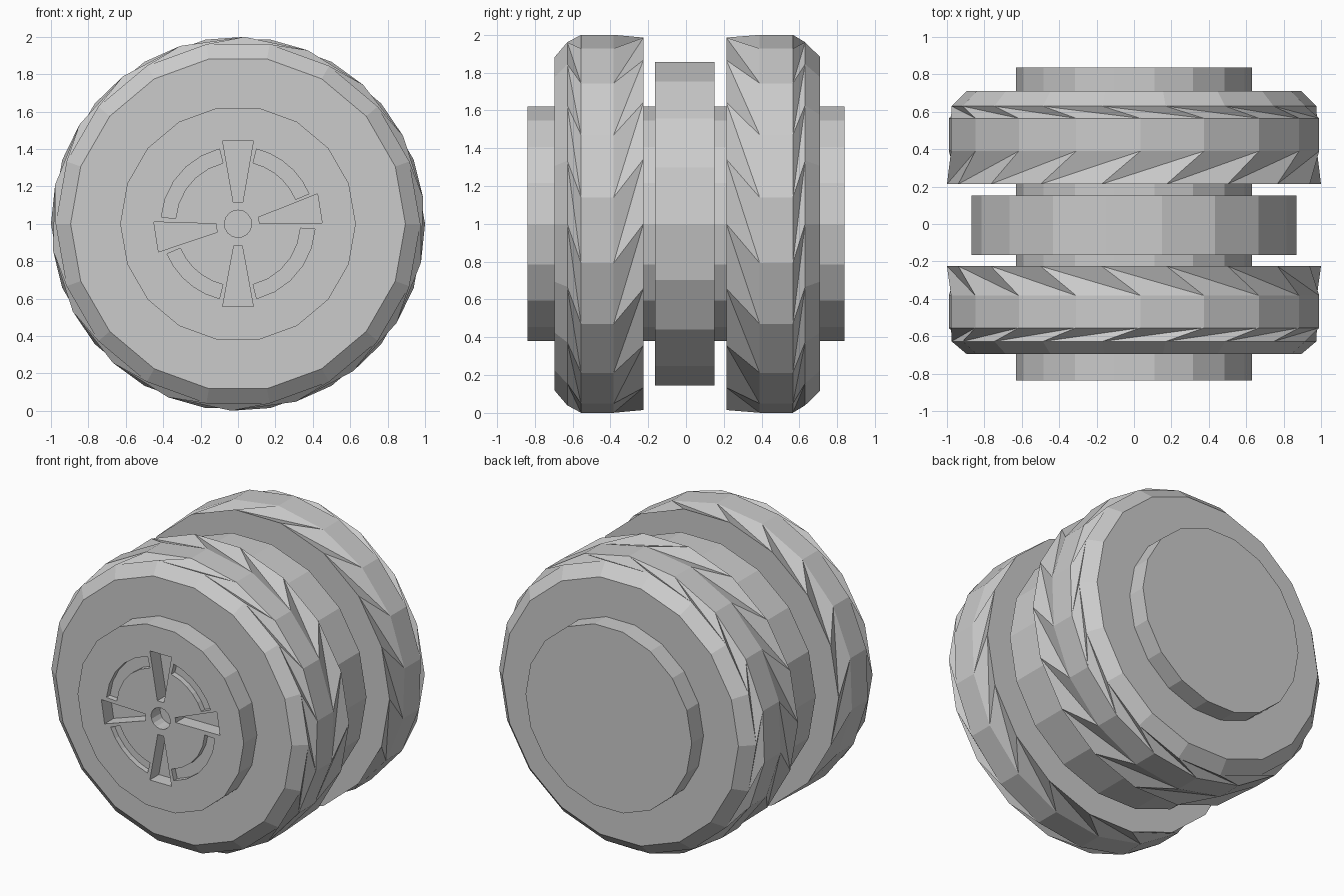
import bpy, bmesh, math

if "Cube" in bpy.data.objects:
    bpy.data.objects.remove(bpy.data.objects["Cube"])

SIDES = 18
STEP = 360 / SIDES

grey = bpy.data.materials.new("grey")
grey.diffuse_color = (0.6, 0.6, 0.6, 1)
grey.use_nodes = True
grey.node_tree.nodes["Principled BSDF"].inputs["Base Color"].default_value = grey.diffuse_color


def finish(name, bm, hidden=False):
    bmesh.ops.recalc_face_normals(bm, faces=bm.faces)
    me = bpy.data.meshes.new(name)
    bm.to_mesh(me)
    bm.free()
    me.materials.append(grey)
    ob = bpy.data.objects.new(name, me)
    bpy.context.collection.objects.link(ob)
    ob.hide_render = hidden
    return ob


def point(y, r, deg):
    # angle runs clockwise from the top, seen from the front
    a = math.radians(deg)
    return (r * math.sin(a), y, 1 + r * math.cos(a))


def loft(name, rings):
    """Closed body along y from rings of (y, radius, twist in degrees)."""
    bm = bmesh.new()
    loops = [[bm.verts.new(point(y, r, STEP / 2 + STEP * k + t)) for k in range(SIDES)]
             for y, r, t in rings]
    bm.faces.new(loops[0])
    bm.faces.new(loops[-1])
    for i in range(len(rings) - 1):
        a, b = loops[i], loops[i + 1]
        if rings[i][2] > rings[i + 1][2]:
            a, b = b, a
        for k in range(SIDES):
            n = (k + 1) % SIDES
            if rings[i][2] == rings[i + 1][2]:
                bm.faces.new((a[k], a[n], b[n], b[k]))
            else:  # twisted band: saw-tooth triangles
                bm.faces.new((a[k], b[n], b[k]))
                bm.faces.new((a[k], a[n], b[n]))
    return finish(name, bm)


def prism(name, outline, depth):
    """Cutter reaching from in front of the hub face to the given depth."""
    bm = bmesh.new()
    f = bm.faces.new([bm.verts.new((x, -0.9, z)) for x, z in outline])
    ext = bmesh.ops.extrude_face_region(bm, geom=[f])["geom"]
    verts = [v for v in ext if isinstance(v, bmesh.types.BMVert)]
    bmesh.ops.translate(bm, verts=verts, vec=(0, 0.06 + depth, 0))
    return finish(name, bm, True)


def arc(r, a0, a1, n=5):
    pts = [point(0, r, a0 + (a1 - a0) * i / n) for i in range(n + 1)]
    return [(p[0], p[2]) for p in pts]


# Tyres: twisted tread bands either side of a plain band, then a chamfer
for name, ys in (("front_tyre", (-0.225, -0.383, -0.555, -0.628, -0.695)),
                 ("rear_tyre", (0.213, 0.39, 0.565, 0.63, 0.71))):
    loft(name, list(zip(ys, (1.0, 1.0, 1.0, 0.975, 0.895), (0, 12, 12, 0, 0))))

# Middle ring and the hub running through everything
loft("middle_ring", [(-0.165, 0.868, 0), (0.152, 0.868, 0)])
hub = loft("hub", [(-0.838, 0.63, 0), (0.838, 0.63, 0)])

# Recesses in the front of the hub: centre hole, four wedges, four arc slots
cutters = [prism("hole_cutter", arc(0.073, 0, 345, 15), 0.1)]
for w in (((-0.082, 1.442), (0.082, 1.442), (0.025, 1.115), (-0.025, 1.115)),
          ((-0.082, 0.557), (0.082, 0.557), (0.022, 0.885), (-0.022, 0.885)),
          ((0.11, 1.035), (0.425, 1.16), (0.45, 1.005), (0.115, 1.003)),
          ((-0.115, 1.0), (-0.45, 1.01), (-0.425, 0.85), (-0.113, 0.955))):
    cutters.append(prism("wedge_cutter", w, 0.1))
for a0, a1 in ((14, 67), (94, 166), (194, 247), (275, 346)):
    cutters.append(prism("arc_cutter", arc(0.412, a0, a1) + arc(0.335, a1, a0), 0.04))

for c in cutters:
    m = hub.modifiers.new(c.name, "BOOLEAN")
    m.operation = "DIFFERENCE"
    m.solver = "EXACT"
    m.object = c
    c.hide_set(True)
